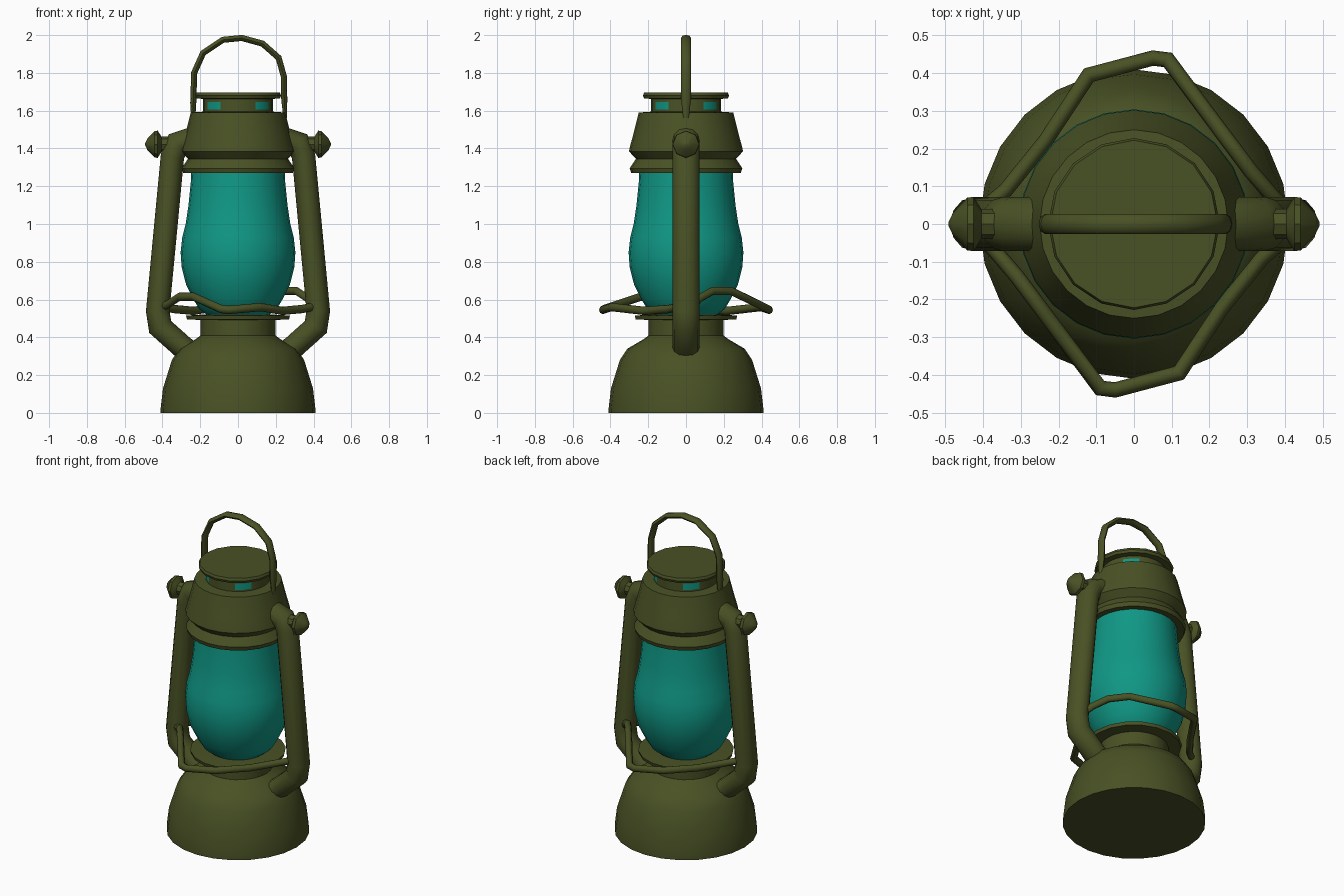
import bpy, bmesh, math
from mathutils import Vector

if "Cube" in bpy.data.objects:
    bpy.data.objects.remove(bpy.data.objects["Cube"])


def material(name, rgb):
    m = bpy.data.materials.new(name)
    m.diffuse_color = (*rgb, 1)
    m.use_nodes = True
    m.node_tree.nodes["Principled BSDF"].inputs["Base Color"].default_value = m.diffuse_color
    return m


OLIVE = material("olive_metal", (0.066, 0.083, 0.018))
TEAL = material("teal_glass", (0.005, 0.31, 0.235))


def finish(name, bm, mats, angle=35):
    bmesh.ops.remove_doubles(bm, verts=bm.verts, dist=0.0005)
    bmesh.ops.recalc_face_normals(bm, faces=bm.faces)
    mesh = bpy.data.meshes.new(name)
    bm.to_mesh(mesh)
    bm.free()
    for m in mats:
        mesh.materials.append(m)
    ob = bpy.data.objects.new(name, mesh)
    bpy.context.collection.objects.link(ob)
    bpy.ops.object.select_all(action='DESELECT')
    ob.select_set(True)
    bpy.context.view_layer.objects.active = ob
    bpy.ops.object.shade_smooth_by_angle(angle=math.radians(angle))
    return ob


def skin(bm, rings, close_ends=True):
    n = len(rings[0])
    for a, b in zip(rings, rings[1:]):
        for i in range(n):
            j = (i + 1) % n
            bm.faces.new((a[i], a[j], b[j], b[i]))
    if close_ends:
        bm.faces.new(rings[0][::-1])
        bm.faces.new(rings[-1])


def lathe(name, profile, mat, n=24, axis='Z', sign=1, offset=(0, 0, 0)):
    """Revolve (radius, height) points round the z or x axis."""
    bm = bmesh.new()
    off = Vector(offset)
    rings = []
    for r, h in profile:
        ring = []
        for i in range(n):
            a = math.tau * i / n
            c, s = r * math.cos(a), r * math.sin(a)
            p = Vector((c, s, h)) if axis == 'Z' else Vector((sign * h, c, s))
            ring.append(bm.verts.new(p + off))
        rings.append(ring)
    skin(bm, rings)
    return finish(name, bm, [mat])


def sweep(name, path, side, a, b, n=10, scales=None):
    """Sweep an ellipse along a path; b is the half size along 'side'."""
    pts = [Vector(p) for p in path]
    side = Vector(side)
    bm = bmesh.new()
    rings = []
    for k, p in enumerate(pts):
        t_in = (p - pts[max(k - 1, 0)]).normalized()
        t_out = (pts[min(k + 1, len(pts) - 1)] - p).normalized()
        t = (t_in + t_out).normalized()
        u = t.cross(side).normalized()
        v = u.cross(t).normalized()
        mitre = 1 / max(t.dot(t_out if k == 0 else t_in), 0.75)
        s = scales[k] if scales else 1
        rings.append([bm.verts.new(p + u * a * mitre * s * math.cos(math.tau * i / n)
                                   + v * b * s * math.sin(math.tau * i / n)) for i in range(n)])
    skin(bm, rings)
    return finish(name, bm, [OLIVE], 50)


# Fuel tank base with short neck
lathe("base_tank", [(0.41, 0), (0.41, 0.02), (0.397, 0.13), (0.375, 0.2), (0.35, 0.28),
                    (0.31, 0.34), (0.225, 0.39), (0.198, 0.41), (0.198, 0.51)], OLIVE)

# Burner plate under the glass
lathe("burner_plate", [(0.2, 0.492), (0.27, 0.495), (0.275, 0.515), (0.2, 0.52)], OLIVE, 18)

# Glass globe
lathe("glass_globe", [(0.16, 0.515), (0.205, 0.55), (0.235, 0.6), (0.275, 0.68), (0.298, 0.77),
                      (0.304, 0.85), (0.295, 0.93), (0.277, 1.0), (0.262, 1.1), (0.25, 1.22),
                      (0.245, 1.32)], TEAL)

# Hood with two flared rims
lathe("hood", [(0.24, 1.275), (0.29, 1.27), (0.298, 1.295), (0.265, 1.345), (0.302, 1.385),
               (0.298, 1.405), (0.28, 1.47), (0.25, 1.59), (0.18, 1.595)], OLIVE)

# Chimney neck with four diagonal windows
neck = lathe("chimney_neck", [(0.185, 1.58), (0.185, 1.605), (0.185, 1.645), (0.185, 1.67)], OLIVE)
neck.data.materials.append(TEAL)
for f in neck.data.polygons:
    c = f.center
    ang = math.degrees(math.atan2(c.y, c.x)) % 90
    if 30 < ang < 60 and 1.605 < c.z < 1.645 and c.xy.length > 0.1:
        f.material_index = 1

# Top cap
lathe("top_cap", [(0.18, 1.662), (0.222, 1.665), (0.228, 1.68), (0.222, 1.695), (0.19, 1.695)],
      OLIVE, 16)

# Carrying handle
sweep("carry_handle", [(-0.237, 0, 1.54), (-0.237, 0, 1.64), (-0.232, 0, 1.8), (-0.185, 0, 1.905),
                       (-0.08, 0, 1.975), (0.02, 0, 1.985), (0.13, 0, 1.955), (0.215, 0, 1.88),
                       (0.243, 0, 1.78), (0.245, 0, 1.66), (0.25, 0, 1.56)],
      (0, 1, 0), 0.016, 0.026, 8, [0.6] + [1] * 9 + [0.6])

# Side air tubes and the knobs at their tops
for s, label in ((-1, "left"), (1, "right")):
    path = [(0.22, 0.29), (0.30, 0.355), (0.412, 0.455), (0.425, 0.54), (0.347, 1.36),
            (0.32, 1.425), (0.2, 1.465)]
    sweep(label + "_air_tube", [(s * x, 0, z) for x, z in path], (0, 1, 0), 0.062, 0.072, 12)
    lathe(label + "_knob", [(0.04, 0.35), (0.04, 0.405), (0.072, 0.425), (0.07, 0.442),
                            (0.03, 0.48), (0.005, 0.492)], OLIVE, 8, 'X', s, (0, 0, 1.422))

# Bent guard wires, the back one turned half round and a little higher
wire = [(-0.41, -0.03, 0.56), (-0.37, -0.07, 0.575), (-0.31, -0.14, 0.615), (-0.235, -0.24, 0.615),
        (-0.09, -0.435, 0.55), (-0.05, -0.44, 0.545), (0.12, -0.395, 0.56), (0.235, -0.22, 0.54),
        (0.34, -0.09, 0.55), (0.41, -0.03, 0.565)]
for s, label in ((1, "front"), (-1, "back")):
    lift = 0.03 if s < 0 else 0
    sweep(label + "_guard_wire", [(s * x, s * y, z + lift * (z > 0.57)) for x, y, z in wire],
          (0, 0, 1), 0.02, 0.022, 8)
